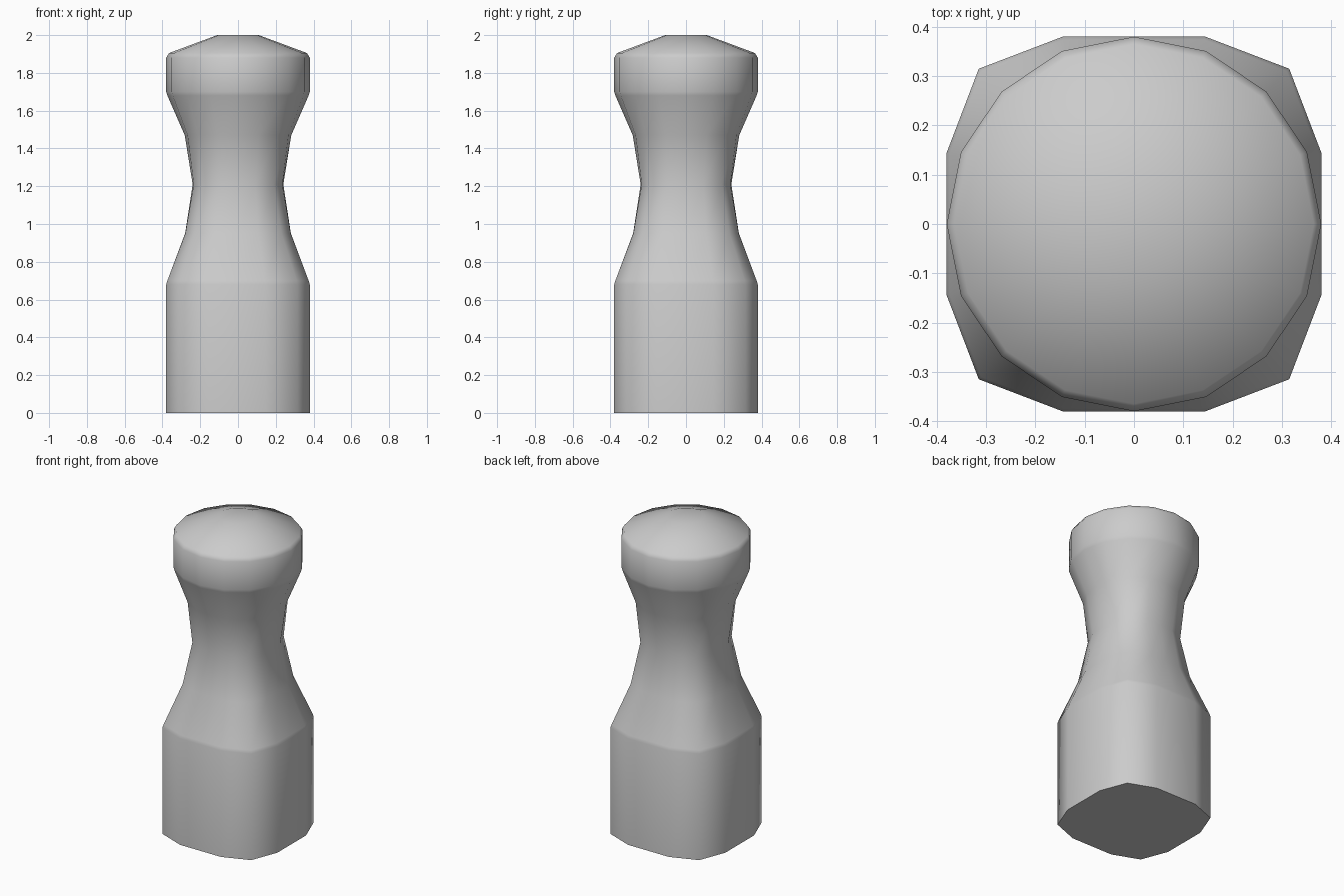
import bpy
import bmesh
import math

cube = bpy.data.objects.get("Cube")
if cube:
    bpy.data.objects.remove(cube, do_unlink=True)

SIDES = 16
R = 0.38

# Quarter outline of the rounded-square base, starting on an axis
SQUARE = [(R, 0), (R, 0.145), (0.315, 0.315), (0.145, R)]

# Rings: height, half width, squareness
RINGS = [
    (0.00, 0.38, 1.0),
    (0.68, 0.38, 1.0),
    (0.70, 0.374, 1.0),
    (0.95, 0.28, 0.95),
    (1.21, 0.24, 0.7),
    (1.47, 0.282, 0.3),
    (1.68, 0.374, 0.0),
    (1.70, 0.38, 0.0),
    (1.88, 0.38, 0.0),
    (1.905, 0.365, 0.0),
    (2.00, 0.11, 0.0),
]


def ring_point(i, half, square):
    """Blend a round outline with the rounded square."""
    quarter, k = divmod(i, SIDES // 4)
    a = 2 * math.pi * k / SIDES
    sx, sy = SQUARE[k]
    x = R * math.cos(a) * (1 - square) + sx * square
    y = R * math.sin(a) * (1 - square) + sy * square
    for _ in range(quarter):
        x, y = -y, x
    return x * half / R, y * half / R


# Post body lofted from square foot to round head
bm = bmesh.new()
loops = [[bm.verts.new((*ring_point(i, half, sq), z)) for i in range(SIDES)]
         for z, half, sq in RINGS]
for low, high in zip(loops, loops[1:]):
    for i in range(SIDES):
        j = (i + 1) % SIDES
        bm.faces.new((low[i], low[j], high[j], high[i]))
bm.faces.new(loops[0][::-1])
bm.faces.new(loops[-1])
bmesh.ops.recalc_face_normals(bm, faces=bm.faces)

mesh = bpy.data.meshes.new("post")
bm.to_mesh(mesh)
bm.free()
post = bpy.data.objects.new("post", mesh)
bpy.context.collection.objects.link(post)

# Plain grey finish
grey = bpy.data.materials.new("plain grey")
grey.use_nodes = True
colour = (0.6, 0.6, 0.6, 1)
grey.diffuse_color = colour
grey.node_tree.nodes["Principled BSDF"].inputs["Base Color"].default_value = colour
mesh.materials.append(grey)

# Smooth sides with a crisp bottom edge
bpy.ops.object.select_all(action='DESELECT')
post.select_set(True)
bpy.context.view_layer.objects.active = post
bpy.ops.object.shade_smooth_by_angle(angle=math.radians(60))
